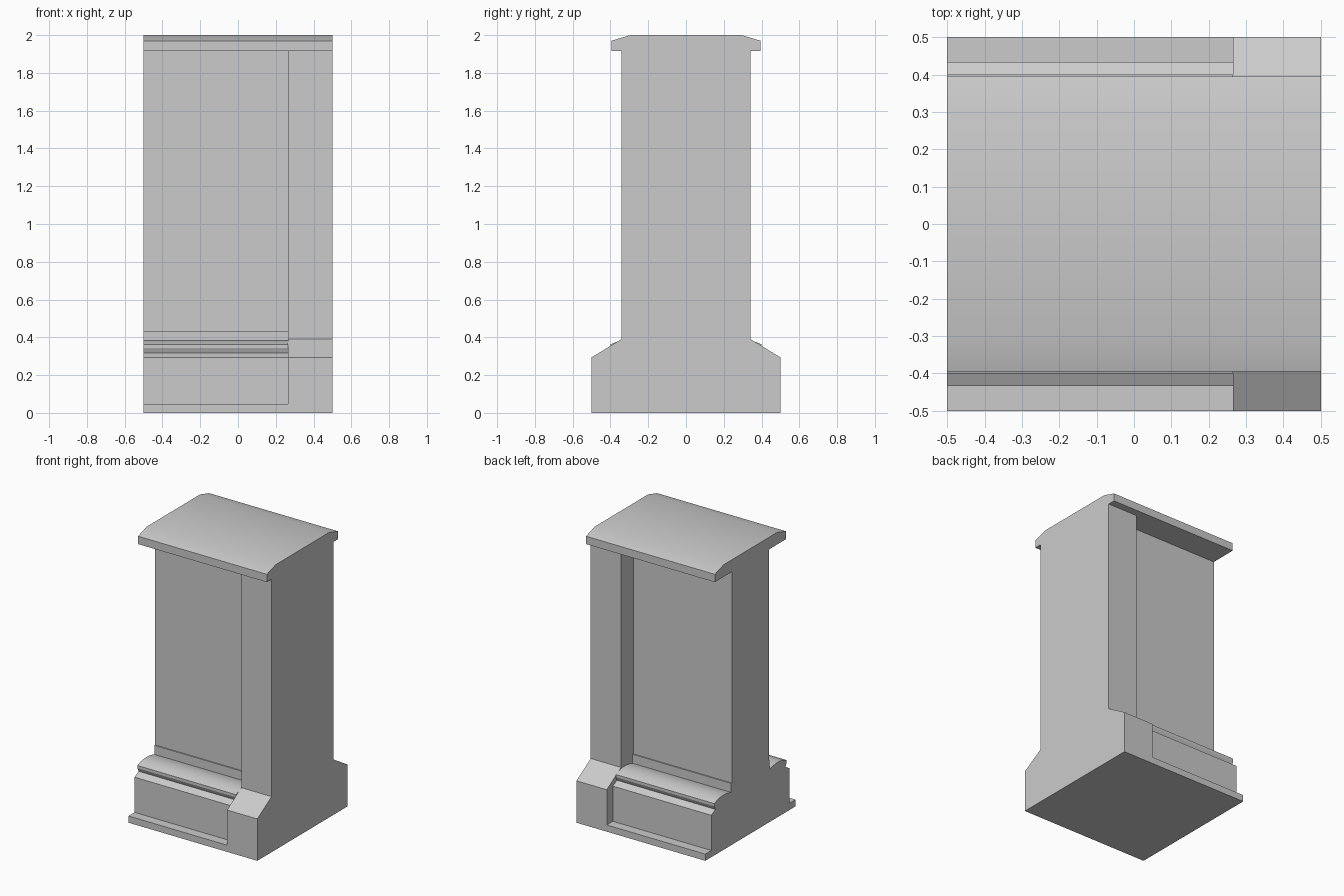
import bpy
import bmesh

if "Cube" in bpy.data.objects:
    bpy.data.objects.remove(bpy.data.objects["Cube"], do_unlink=True)

stone = bpy.data.materials.new("grey_stone")
stone.use_nodes = True
colour = (0.6, 0.6, 0.6, 1.0)
stone.diffuse_color = colour
stone.node_tree.nodes["Principled BSDF"].inputs["Base Color"].default_value = colour


def extruded(name, half, x0, x1):
    """Mirror a half profile of (y, z) points across y = 0 and extrude it along x."""
    outline = half + [(-y, z) for y, z in reversed(half)]
    bm = bmesh.new()
    face = bm.faces.new([bm.verts.new((x0, y, z)) for y, z in outline])
    new = bmesh.ops.extrude_face_region(bm, geom=[face])["geom"]
    moved = [g for g in new if isinstance(g, bmesh.types.BMVert)]
    bmesh.ops.translate(bm, verts=moved, vec=(x1 - x0, 0, 0))
    bmesh.ops.recalc_face_normals(bm, faces=bm.faces)
    mesh = bpy.data.meshes.new(name)
    bm.to_mesh(mesh)
    bm.free()
    mesh.materials.append(stone)
    obj = bpy.data.objects.new(name, mesh)
    bpy.context.collection.objects.link(obj)
    bpy.ops.object.select_all(action="DESELECT")
    obj.select_set(True)
    bpy.context.view_layer.objects.active = obj
    bpy.ops.object.shade_smooth_by_angle(angle=0.4)
    return obj


cap_bottom = 1.915
split = 0.265

# Solid end pier with a splayed foot
extruded("end_pier", [(0.5, 0), (0.5, 0.294), (0.342, 0.39), (0.342, cap_bottom)],
         split, 0.5)

# Recessed wall panel standing on a moulded plinth
plinth = [(0.5, 0), (0.5, 0.047), (0.433, 0.047), (0.433, 0.294)]
bead = [(0.388, 0.318), (0.4, 0.344), (0.4, 0.363)]
rounded_top = [(0.37, 0.375), (0.33, 0.384), (0.29, 0.385), (0.25, 0.38), (0.213, 0.37)]
panel = [(0.213, 0.433), (0.205, 0.433), (0.205, cap_bottom)]
extruded("panel_and_plinth", plinth + bead + rounded_top + panel, -0.5, split)

# Coping with softly sloped edges across the whole top
extruded("coping", [(0.395, cap_bottom), (0.395, 1.97), (0.295, 2.0)], -0.5, 0.5)
